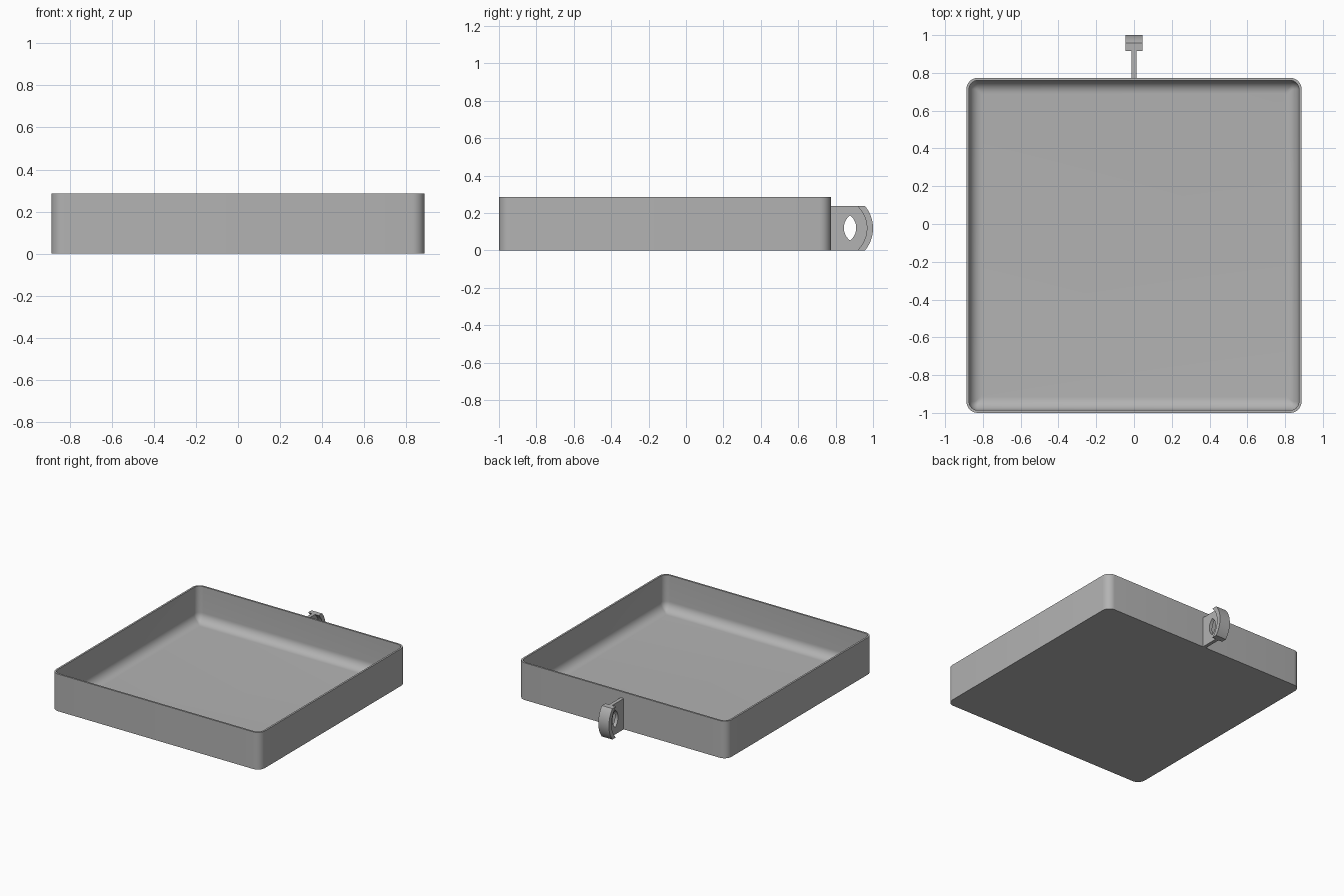
import bpy
import bmesh
import math
from mathutils import Matrix

if "Cube" in bpy.data.objects:
    bpy.data.objects.remove(bpy.data.objects["Cube"], do_unlink=True)

grey = bpy.data.materials.new("plain grey")
grey.use_nodes = True
grey.diffuse_color = (0.45, 0.45, 0.45, 1)
grey.node_tree.nodes["Principled BSDF"].inputs["Base Color"].default_value = grey.diffuse_color

HALF, HEIGHT, WALL, CORNER = 0.887, 0.285, 0.014, 0.06
FLOOR, FILLET, CENTRE_Y = 0.014, 0.07, -0.113
TAB_TOP = 0.237


def finish(obj):
    obj.data.materials.clear()
    obj.data.materials.append(grey)
    bpy.ops.object.select_all(action="DESELECT")
    bpy.context.view_layer.objects.active = obj
    obj.select_set(True)
    bpy.ops.object.shade_smooth_by_angle(angle=math.radians(35))


def rounded_square(bm, inset, z, steps=8):
    """Ring of vertices around a rounded square."""
    half = HALF - inset
    radius = max(CORNER - inset, 0.012)
    ring = []
    for corner in range(4):
        a0 = corner * math.pi / 2
        cx = (half - radius) * (1 if corner in (0, 3) else -1)
        cy = (half - radius) * (1 if corner in (0, 1) else -1)
        for i in range(steps + 1):
            a = a0 + i / steps * math.pi / 2
            ring.append(bm.verts.new((cx + radius * math.cos(a),
                                      CENTRE_Y + cy + radius * math.sin(a), z)))
    return ring


def arc(left_to_right, y_end, bulge, z0, z1, steps=24):
    """Arc from (y_end, z0) to (y_end, z1) bulging along y."""
    h = (z1 - z0) / 2
    r = (h * h + bulge * bulge) / (2 * bulge)
    half_angle = math.asin(h / r)
    pts = []
    for i in range(steps + 1):
        a = half_angle * (2 * i / steps - 1)
        y = r * math.cos(a) - (r - bulge)
        pts.append((y_end + left_to_right * y, z0 + h + r * math.sin(a)))
    return pts


def extruded(name, loops, half_width):
    """Side-view outline, with optional holes, extruded along x."""
    curve = bpy.data.curves.new(name + "_outline", "CURVE")
    curve.dimensions = "2D"
    curve.fill_mode = "BOTH"
    curve.extrude = half_width
    for pts in loops:
        spline = curve.splines.new("POLY")
        spline.points.add(len(pts) - 1)
        for p, (y, z) in zip(spline.points, pts):
            p.co = (y, z, 0, 1)
        spline.use_cyclic_u = True
    obj = bpy.data.objects.new(name, curve)
    bpy.context.collection.objects.link(obj)
    bpy.ops.object.select_all(action="DESELECT")
    bpy.context.view_layer.objects.active = obj
    obj.select_set(True)
    bpy.ops.object.convert(target="MESH")
    obj = bpy.context.view_layer.objects.active
    obj.name = name
    obj.data.transform(Matrix(((0, 0, 1, 0), (1, 0, 0, 0), (0, 1, 0, 0), (0, 0, 0, 1))))
    bm = bmesh.new()
    bm.from_mesh(obj.data)
    bmesh.ops.remove_doubles(bm, verts=bm.verts, dist=0.0001)
    bmesh.ops.recalc_face_normals(bm, faces=bm.faces)
    bm.to_mesh(obj.data)
    bm.free()
    finish(obj)


# Tray: outer wall, rim, inner wall and the rounded join to the floor
profile = [(0, 0), (0, HEIGHT), (WALL, HEIGHT)]
for i in range(11):
    a = i / 10 * math.pi / 2
    profile.append((WALL + FILLET * (1 - math.cos(a)),
                    FLOOR + FILLET * (1 - math.sin(a))))
bm = bmesh.new()
rings = [rounded_square(bm, inset, z) for inset, z in profile]
for low, high in zip(rings, rings[1:]):
    n = len(low)
    for i in range(n):
        j = (i + 1) % n
        bm.faces.new((low[i], low[j], high[j], high[i]))
bm.faces.new(rings[0][::-1])
bm.faces.new(rings[-1])
bmesh.ops.recalc_face_normals(bm, faces=bm.faces)
mesh = bpy.data.meshes.new("tray")
bm.to_mesh(mesh)
bm.free()
tray = bpy.data.objects.new("tray", mesh)
bpy.context.collection.objects.link(tray)
finish(tray)

# Hanging tab with a pointed oval hole
inner = arc(1, 0.915, 0.052, 0, TAB_TOP)
outer = arc(1, 0.957, 0.043, 0, TAB_TOP)
hole = arc(1, 0.877, 0.033, 0.053, 0.187) + arc(-1, 0.877, 0.033, 0.053, 0.187)[-2:0:-1]
wall_y = CENTRE_Y + HALF - 0.005
extruded("tab_plate", [[(wall_y, 0)] + inner + [(wall_y, TAB_TOP)], hole], 0.013)

# Curved grip across the end of the tab
extruded("tab_grip", [outer + inner[::-1]], 0.045)
